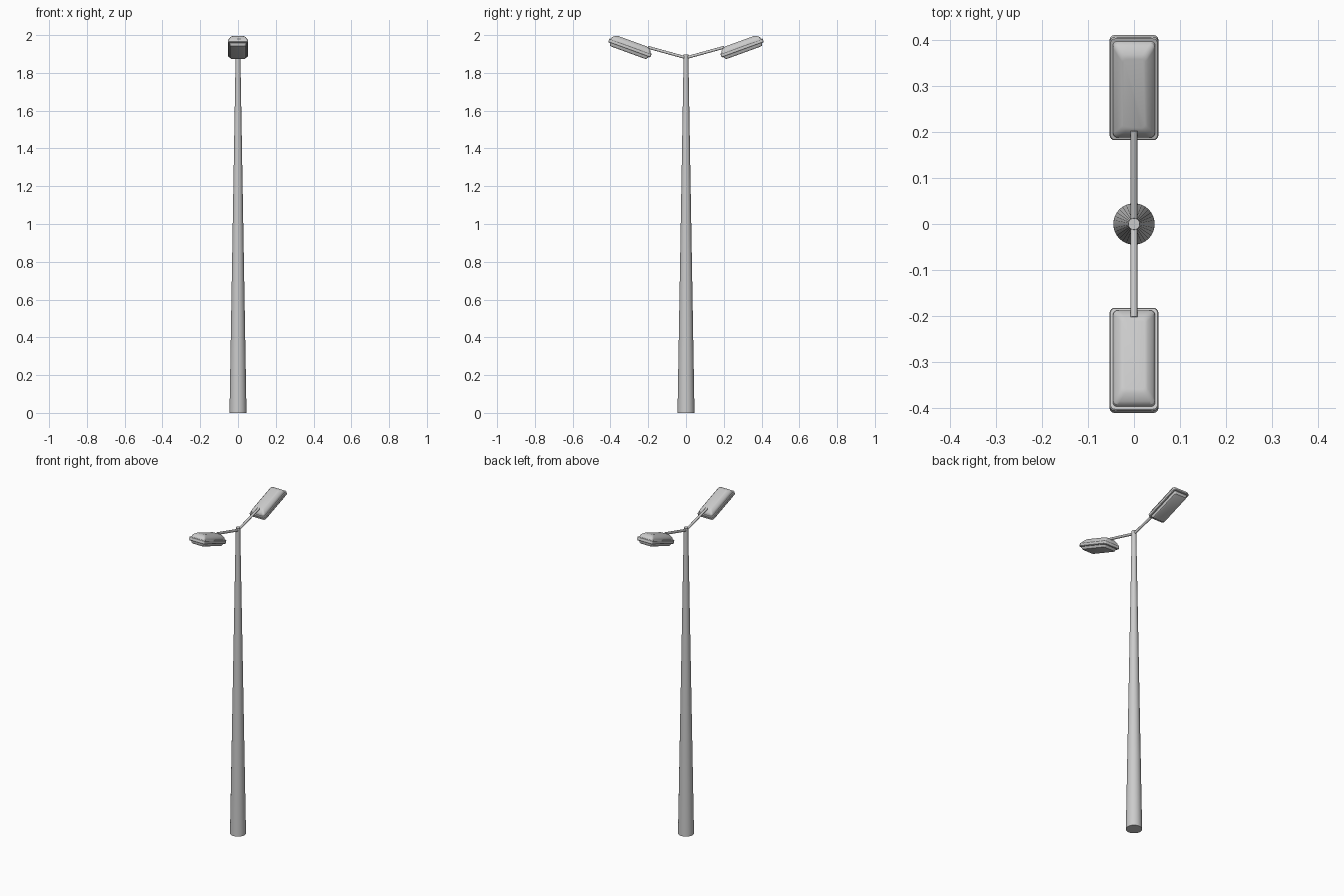
import bpy, bmesh, math
from mathutils import Matrix, Vector

if "Cube" in bpy.data.objects:
    bpy.data.objects.remove(bpy.data.objects["Cube"])


def make_object(name, bm, smooth_angle):
    bmesh.ops.recalc_face_normals(bm, faces=bm.faces)
    mesh = bpy.data.meshes.new(name)
    bm.to_mesh(mesh)
    bm.free()
    ob = bpy.data.objects.new(name, mesh)
    bpy.context.collection.objects.link(ob)
    bpy.ops.object.select_all(action='DESELECT')
    ob.select_set(True)
    bpy.context.view_layer.objects.active = ob
    bpy.ops.object.shade_smooth_by_angle(angle=math.radians(smooth_angle))
    return ob


def loft(sections):
    """Bridge a stack of equal-sized point rings and cap both ends."""
    bm = bmesh.new()
    rings = [[bm.verts.new(p) for p in s] for s in sections]
    n = len(rings[0])
    for a, b in zip(rings, rings[1:]):
        for i in range(n):
            j = (i + 1) % n
            bm.faces.new((a[i], a[j], b[j], b[i]))
    bm.faces.new(rings[0])
    bm.faces.new(rings[-1])
    return bm


def circle(r, z, n=32):
    return [(r * math.cos(2 * math.pi * i / n), r * math.sin(2 * math.pi * i / n), z)
            for i in range(n)]


def rounded_rect(hw, hl, r, z, steps=4):
    pts = []
    for k, (sx, sy) in enumerate(((1, 1), (-1, 1), (-1, -1), (1, -1))):
        for i in range(steps + 1):
            a = math.pi / 2 * (k + i / steps)
            pts.append((sx * (hw - r) + r * math.cos(a), sy * (hl - r) + r * math.sin(a), z))
    return pts


# Tapered pole
make_object("pole", loft([circle(0.045, 0), circle(0.0125, 1.897)]), 30)

# Lamp head layers: half width, half length, corner radius, height
HOUSING = [(0.050, 0.116, 0.009, -0.013), (0.053, 0.119, 0.011, -0.010),
           (0.053, 0.119, 0.011, 0.005), (0.051, 0.117, 0.010, 0.008),
           (0.046, 0.111, 0.010, 0.008), (0.045, 0.109, 0.010, 0.017),
           (0.041, 0.104, 0.011, 0.024), (0.030, 0.089, 0.010, 0.034),
           (0.024, 0.080, 0.008, 0.036)]
LENS = [(0.036, 0.096, 0.008, -0.029), (0.040, 0.102, 0.009, -0.027),
        (0.045, 0.110, 0.009, -0.012)]
tilt = Matrix.Translation((0, 0.296, 1.934)) @ Matrix.Rotation(math.radians(20), 4, 'X')

for side, turn in (("back", 0), ("front", math.pi)):
    spin = Matrix.Rotation(turn, 4, 'Z')
    # Housing with rim and domed lid, and the lens below
    for part, layers in (("lamp_housing", HOUSING), ("lamp_lens", LENS)):
        bm = loft([rounded_rect(*l) for l in layers])
        bm.transform(spin @ tilt)
        make_object(f"{part}_{side}", bm, 25)
    # Sloping arm from the pole top into the housing
    start, end = Vector((0, 0, 1.88)), Vector((0, 0.203, 1.936))
    axis = end - start
    bm = loft([circle(0.0075, 0, 16), circle(0.0075, axis.length, 16)])
    bm.transform(spin @ Matrix.Translation(start) @ axis.to_track_quat('Z', 'Y').to_matrix().to_4x4())
    make_object(f"arm_{side}", bm, 40)
